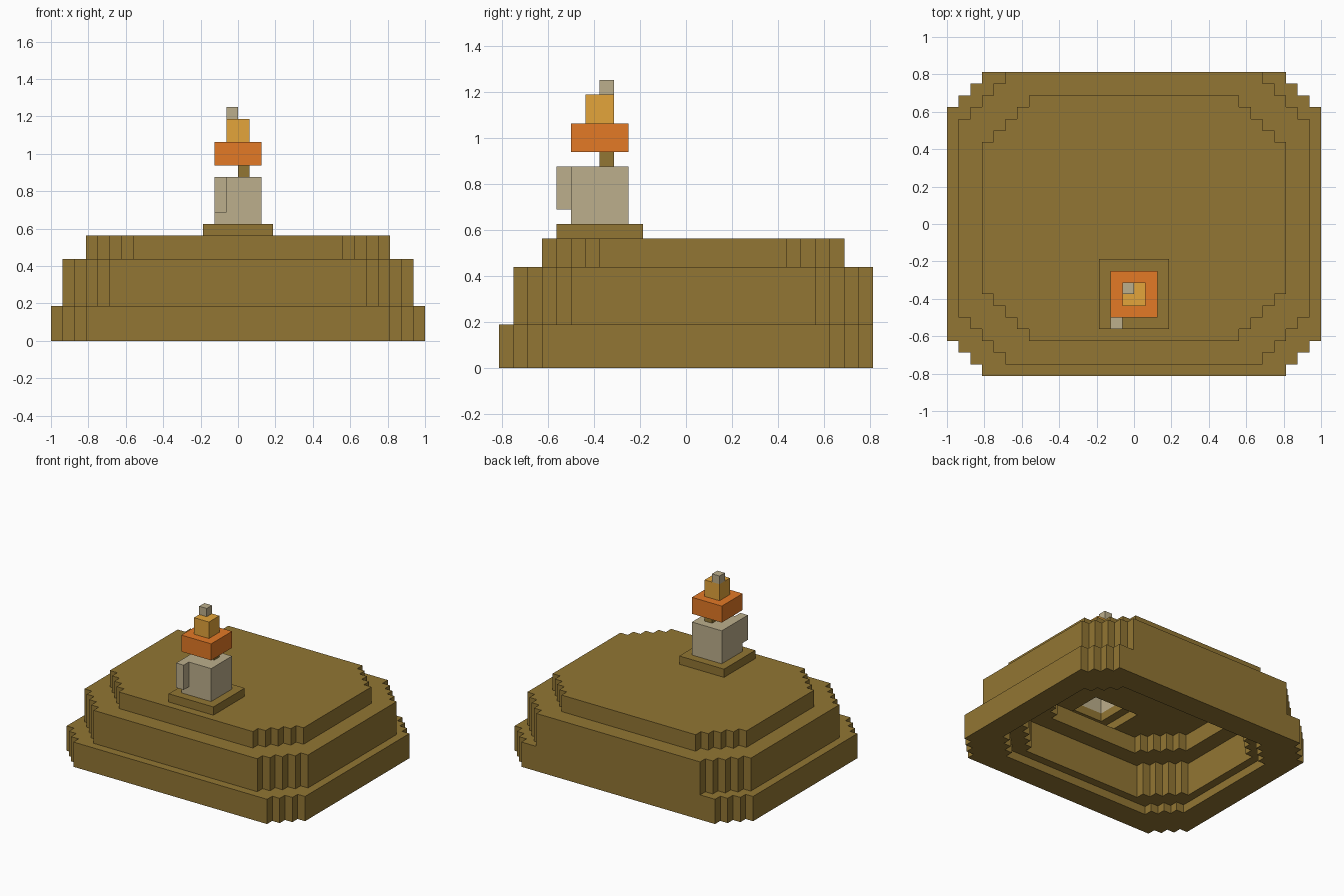
import bpy
import bmesh
from mathutils import Vector

U = 1 / 16  # block size

cube = bpy.data.objects.get("Cube")
if cube:
    bpy.data.objects.remove(cube, do_unlink=True)


def material(name, rgb):
    m = bpy.data.materials.new(name)
    m.use_nodes = True
    m.diffuse_color = (*rgb, 1)
    m.node_tree.nodes["Principled BSDF"].inputs["Base Color"].default_value = (*rgb, 1)
    return m


brown = material("earth brown", (0.287, 0.18, 0.033))
grey = material("stone grey", (0.507, 0.427, 0.263))
orange = material("orange", (0.772, 0.192, 0.019))
yellow = material("amber", (0.772, 0.373, 0.044))


def within(x, y, half_x, front, back, steps):
    """True inside a rectangle whose corners are cut into block stairs."""
    dx, dy = half_x - abs(x), min(back - y, y - front)
    return dx > 0 and dy > 0 and dx + dy > steps + 0.5


# Terraces: half width, front, back, corner steps
WALL = 3
low, mid, high = (16, -13, 13, 3), (15, -12, 13, 4), (13, -10, 11, 4)
low_in, mid_in, high_in = [(w - WALL, f + WALL, b - WALL, n) for w, f, b, n in (low, mid, high)]
plinth, shaft = (3, -9, -3, 0), (2, -8, -4, 0)

# Outer and inner outline of every block layer, bottom to top
layers = ([(low, low_in)] + [(low, mid_in)] * 2 + [(mid, mid_in)] * 2
          + [(mid, high_in)] * 2 + [(high, plinth), (high, shaft), (plinth, shaft)])


def solid(cell):
    x, y, z = cell
    if not 0 <= z < len(layers):
        return False
    outer, inner = layers[int(z)]
    return within(x, y, *outer) and not within(x, y, *inner)


def add_mesh(name, bm, mat):
    mesh = bpy.data.meshes.new(name)
    bm.to_mesh(mesh)
    bm.free()
    mesh.materials.append(mat)
    obj = bpy.data.objects.new(name, mesh)
    bpy.context.collection.objects.link(obj)


def build_mound():
    """Hollow terraced mound: a face wherever a solid block meets air."""
    bm = bmesh.new()
    axes = [Vector((1, 0, 0)), Vector((0, 1, 0)), Vector((0, 0, 1))]
    cells = [Vector((x + 0.5, y + 0.5, z + 0.5))
             for x in range(-16, 16) for y in range(-13, 13) for z in range(len(layers))]
    for cell in filter(solid, cells):
        for i in range(3):
            for side in (-1, 1):
                n = axes[i] * side
                if solid(cell + n):
                    continue
                a = axes[(i + 1) % 3] / 2
                b = axes[(i + 2) % 3] / 2 * side
                centre = cell + n / 2
                bm.faces.new([bm.verts.new((centre + p) * U)
                              for p in (-a - b, a - b, a + b, b - a)])
    bmesh.ops.remove_doubles(bm, verts=bm.verts[:], dist=U / 100)
    bmesh.ops.dissolve_limit(bm, angle_limit=0.01, verts=bm.verts[:], edges=bm.edges[:])
    add_mesh("terraced_mound", bm, brown)


def block(name, lo, hi, mat, shell=0):
    """Box between two corners, in blocks; a shell is open underneath."""
    bm = bmesh.new()
    bmesh.ops.create_cube(bm, size=1)
    for v in bm.verts:
        v.co = [(a + (c + 0.5) * (b - a)) * U for c, a, b in zip(v.co, lo, hi)]
    if shell:
        floor = min(bm.faces, key=lambda f: f.calc_center_median().z)
        bmesh.ops.inset_region(bm, faces=[floor], thickness=shell)
        for v in floor.verts:
            v.co.z = hi[2] * U - shell
    add_mesh(name, bm, mat)


build_mound()

# Stacked post
block("stone_body", (-2, -8, 9), (2, -4, 14), grey, shell=0.01)
block("stone_arm", (-2, -9, 11), (-1, -8, 14), grey)
block("neck", (0, -6, 14), (1, -5, 15), brown)
block("orange_brim", (-2, -8, 15), (2, -4, 17), orange)
block("amber_crown", (-1, -7, 17), (1, -5, 19), yellow)
block("stone_tip", (-1, -6, 19), (0, -5, 20), grey)
